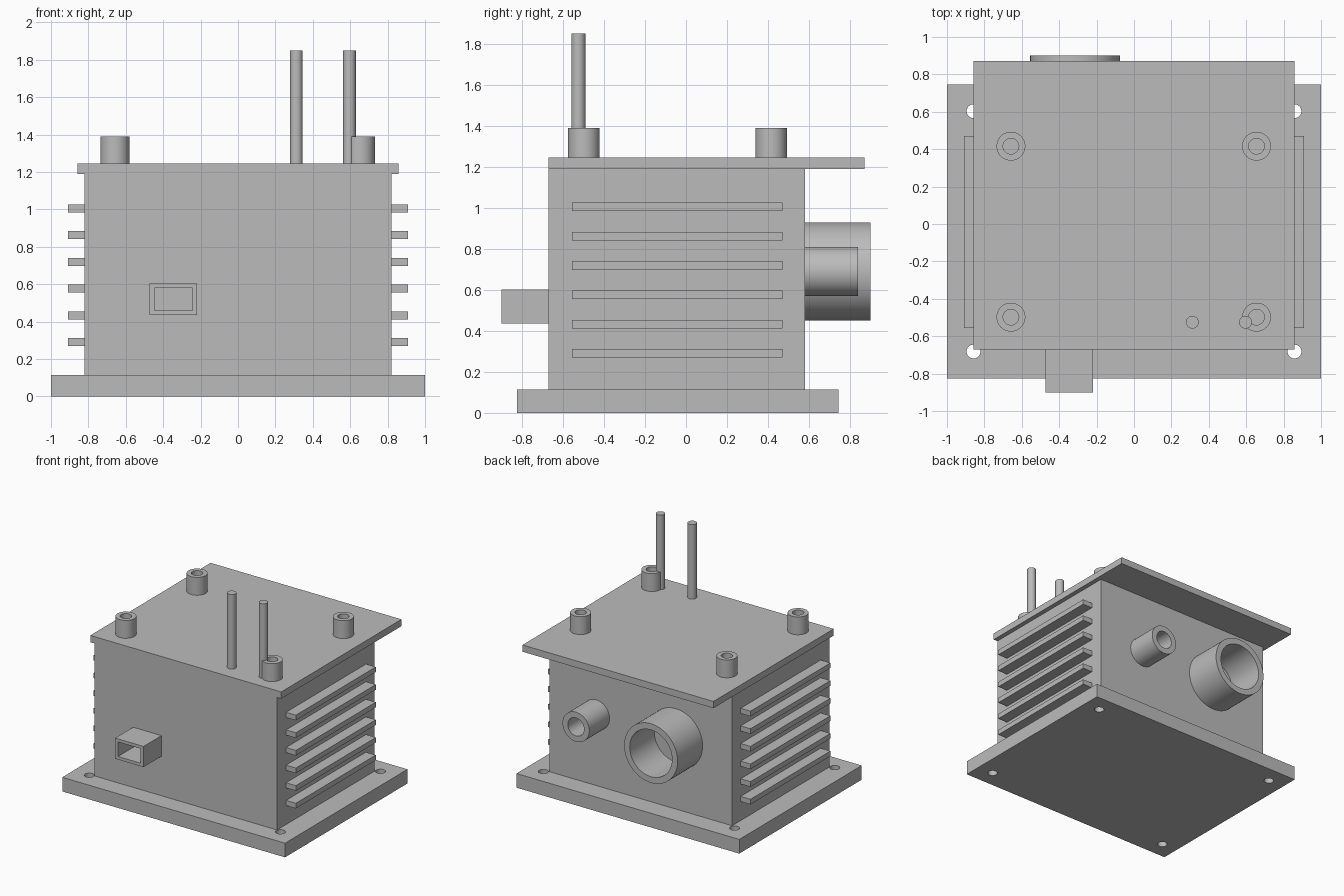
import bpy
import bmesh
from math import radians
from mathutils import Matrix, Vector

if "Cube" in bpy.data.objects:
    bpy.data.objects.remove(bpy.data.objects["Cube"], do_unlink=True)

grey = bpy.data.materials.new("plain grey")
grey.use_nodes = True
grey.diffuse_color = (0.5, 0.5, 0.5, 1)
grey.node_tree.nodes["Principled BSDF"].inputs["Base Color"].default_value = (0.5, 0.5, 0.5, 1)


def finish(name, bm, smooth=False):
    bmesh.ops.recalc_face_normals(bm, faces=bm.faces)
    mesh = bpy.data.meshes.new(name)
    bm.to_mesh(mesh)
    bm.free()
    mesh.materials.append(grey)
    ob = bpy.data.objects.new(name, mesh)
    bpy.context.collection.objects.link(ob)
    if smooth:
        bpy.ops.object.select_all(action='DESELECT')
        ob.select_set(True)
        bpy.context.view_layer.objects.active = ob
        bpy.ops.object.shade_smooth_by_angle(angle=radians(30))
    return ob


def hollow(bm, direction, wall, depth):
    """Sink a pocket into the end face that points along direction."""
    end = max(bm.faces, key=lambda f: f.normal.dot(direction) * f.calc_area())
    bmesh.ops.inset_region(bm, faces=[end], thickness=wall, use_even_offset=True)
    floor = bmesh.ops.extrude_discrete_faces(bm, faces=[end])["faces"][0]
    bmesh.ops.translate(bm, verts=floor.verts, vec=-direction * depth)


def box(name, x, y, z, pocket=None):
    bm = bmesh.new()
    bmesh.ops.create_cube(bm, size=1)
    spans = (x, y, z)
    bmesh.ops.scale(bm, verts=bm.verts, vec=[b - a for a, b in spans])
    bmesh.ops.translate(bm, verts=bm.verts, vec=[(a + b) / 2 for a, b in spans])
    bm.normal_update()
    if pocket:
        hollow(bm, *pocket)
    return finish(name, bm)


def cylinder(name, start, direction, radius, length, bore=0):
    """Cylinder from start along direction, optionally bored from its free end."""
    bm = bmesh.new()
    turn = direction.to_track_quat('Z', 'Y').to_matrix().to_4x4()
    place = Matrix.Translation(start) @ turn @ Matrix.Translation((0, 0, length / 2))
    bmesh.ops.create_cone(bm, cap_ends=True, segments=64, radius1=radius,
                          radius2=radius, depth=length, matrix=place)
    bm.normal_update()
    if bore:
        hollow(bm, direction, radius - bore, length - 0.004)
    return finish(name, bm, smooth=True)


UP, BACK, FRONT = Vector((0, 0, 1)), Vector((0, 1, 0)), Vector((0, -1, 0))
BASE_TOP, LID_BOTTOM, LID_TOP = 0.115, 1.19, 1.245
BODY_FRONT, BODY_BACK = -0.67, 0.58

# Base plate with four drilled mounting holes
base = box("base_plate", (-1, 1), (-0.825, 0.745), (0, BASE_TOP))
for x in (-0.858, 0.858):
    for y in (-0.682, 0.603):
        drill = cylinder("drill", (x, y, -0.1), UP, 0.037, 0.4)
        cut = base.modifiers.new("hole", 'BOOLEAN')
        cut.operation, cut.solver, cut.object = 'DIFFERENCE', 'EXACT', drill
        bpy.context.view_layer.objects.active = base
        bpy.ops.object.modifier_apply(modifier=cut.name)
        bpy.data.objects.remove(drill, do_unlink=True)
bpy.ops.object.select_all(action='DESELECT')
base.select_set(True)
bpy.ops.object.shade_smooth_by_angle(angle=radians(30))

# Housing and overhanging lid
box("housing", (-0.82, 0.82), (BODY_FRONT, BODY_BACK), (BASE_TOP, LID_BOTTOM))
box("lid", (-0.857, 0.857), (BODY_FRONT, 0.872), (LID_BOTTOM, LID_TOP))

# Cooling fins on both sides
for side, name in ((-1, "right"), (1, "left")):
    for i in range(6):
        z = 0.29 + i * 0.143
        box(f"{name}_fin_{i + 1}", sorted((side * 0.82, side * 0.908)),
            (-0.555, 0.47), (z - 0.021, z + 0.021))

# Hollow bosses and two pins on the lid
for x, side in ((-0.658, "right"), (0.655, "left")):
    for y, end in ((-0.498, "front"), (0.416, "back")):
        cylinder(f"{end}_{side}_boss", (x, y, LID_TOP), UP, 0.077, 0.145, 0.042)
for i, x in enumerate((0.312, 0.596)):
    cylinder(f"pin_{i + 1}", (x, -0.525, LID_TOP), UP, 0.034, 0.605)

# Rectangular socket on the front
box("front_socket", (-0.472, -0.218), (-0.9, BODY_FRONT), (0.435, 0.603),
    (FRONT, 0.025, 0.225))

# Large and small round ports on the back
cylinder("large_port", (-0.315, BODY_BACK, 0.69), BACK, 0.24, 0.32, 0.19)
cylinder("small_port", (0.4, BODY_BACK, 0.69), BACK, 0.12, 0.26, 0.073)
